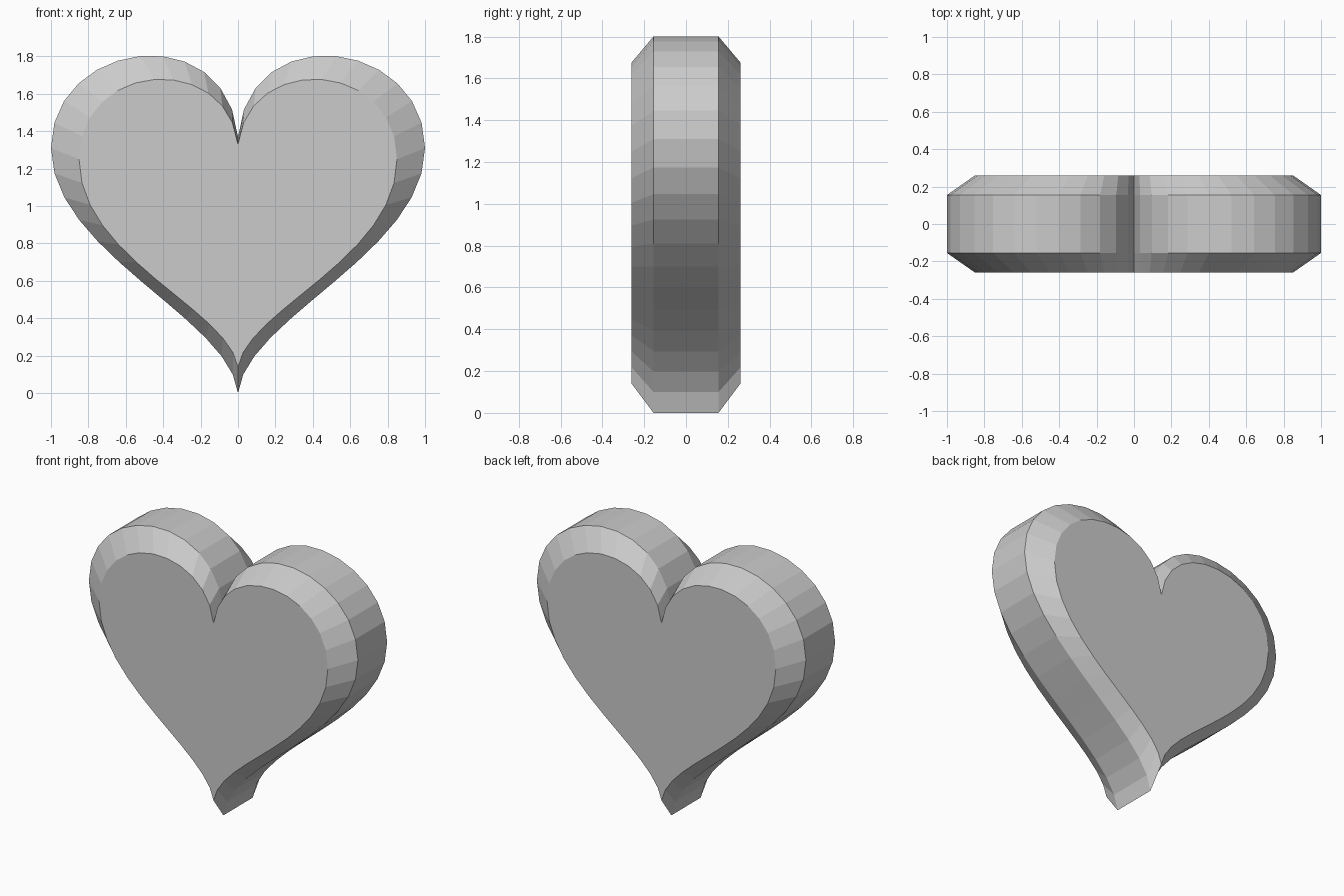
import bpy
import bmesh
from mathutils import Vector
from mathutils.geometry import interpolate_bezier

default = bpy.data.objects.get("Cube")
if default:
    bpy.data.objects.remove(default, do_unlink=True)

STEPS = 12  # facets per curve segment


def heart_outline(upper, lower):
    """Closed heart outline from two curves of the +x half, mirrored."""
    half = []
    for curve in (upper, lower):
        pts = interpolate_bezier(*[Vector((x, 0, z)) for x, z in curve], STEPS + 1)
        half += pts[1:] if half else pts
    mirrored = [Vector((-p.x, 0, p.z)) for p in half[-2:0:-1]]
    return half + mirrored


# Wide outline of the rim and smaller outline of the flat faces
rim = heart_outline([(0, 1.37), (0.06, 2.02), (1, 1.89), (1, 1.31)],
                    [(1, 1.31), (1, 0.75), (0.04, 0.4), (0, 0)])
face = heart_outline([(0, 1.33), (0.06, 1.83), (0.85, 1.78), (0.85, 1.25)],
                     [(0.85, 1.25), (0.85, 0.72), (0.05, 0.45), (0, 0.14)])

# Stack the outlines from front to back and bridge them
bm = bmesh.new()
rings = []
for outline, y in ((face, -0.26), (rim, -0.155), (rim, 0.155), (face, 0.26)):
    rings.append([bm.verts.new((p.x, y, p.z)) for p in outline])
for a, b in zip(rings, rings[1:]):
    for i in range(len(a)):
        j = (i + 1) % len(a)
        bm.faces.new((a[i], a[j], b[j], b[i]))
bm.faces.new(rings[0])
bm.faces.new(rings[-1][::-1])
bmesh.ops.recalc_face_normals(bm, faces=bm.faces)

mesh = bpy.data.meshes.new("heart")
bm.to_mesh(mesh)
bm.free()
heart = bpy.data.objects.new("heart", mesh)
bpy.context.collection.objects.link(heart)

# Plain grey material
grey = bpy.data.materials.new("light grey")
grey.use_nodes = True
colour = (0.6, 0.6, 0.6, 1)
grey.diffuse_color = colour
grey.node_tree.nodes["Principled BSDF"].inputs["Base Color"].default_value = colour
mesh.materials.append(grey)
